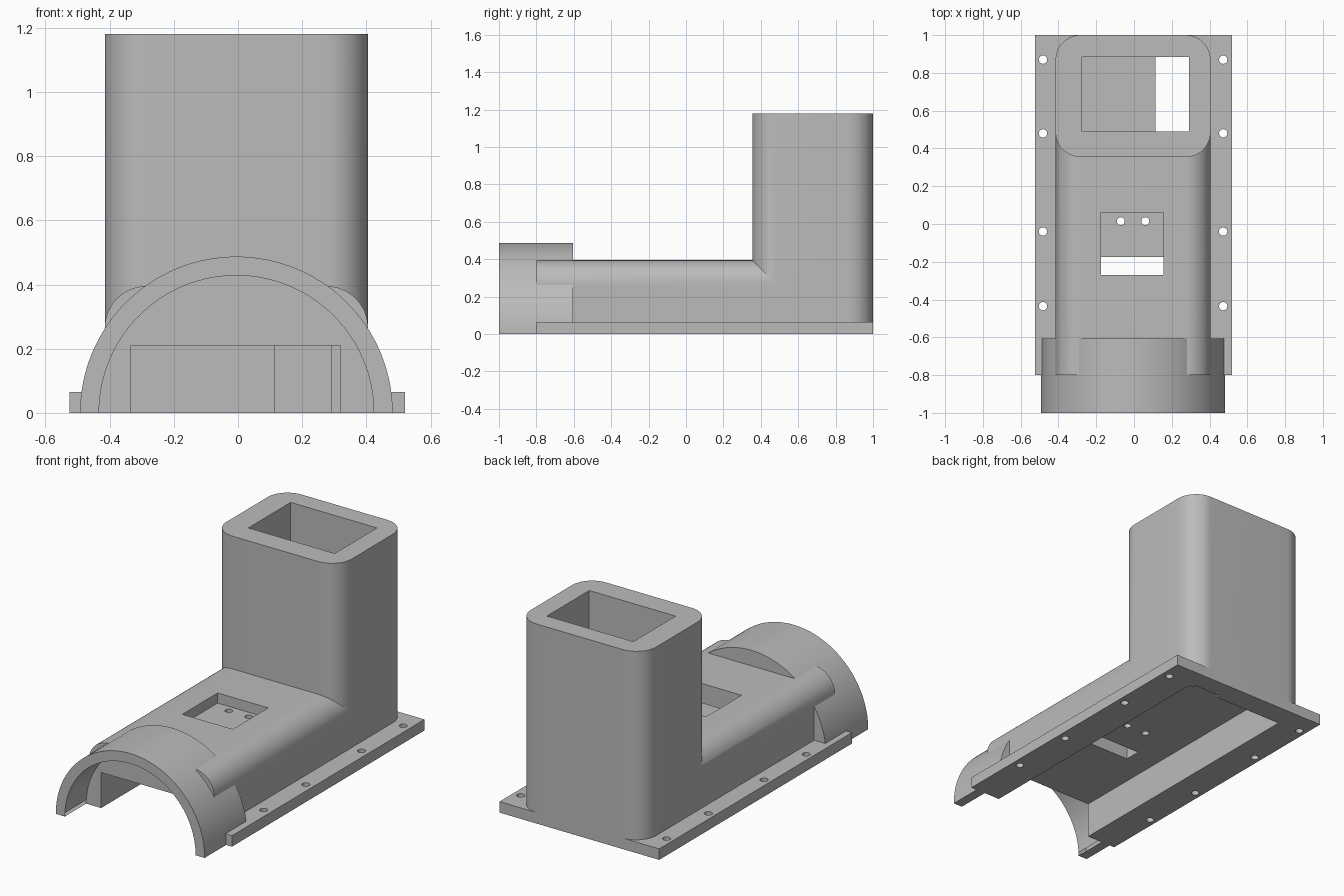
import bpy
import bmesh
from math import cos, sin, pi, radians

cube = bpy.data.objects.get("Cube")
if cube:
    bpy.data.objects.remove(cube, do_unlink=True)

CX = -0.005      # centre line of the housing
HALF = 0.41      # half width of body and tower
R = 0.13         # fillet radius

grey = bpy.data.materials.new("plain grey")
grey.use_nodes = True
grey.diffuse_color = (0.5, 0.5, 0.5, 1)
shader = next(n for n in grey.node_tree.nodes if n.type == 'BSDF_PRINCIPLED')
shader.inputs["Base Color"].default_value = grey.diffuse_color


def prism(name, points, axis, lo, hi):
    """Extrude a 2D outline along y (points are x, z) or z (points are x, y)."""
    bm = bmesh.new()
    if axis == 'y':
        verts = [bm.verts.new((a, lo, b)) for a, b in points]
        shift = (0, hi - lo, 0)
    else:
        verts = [bm.verts.new((a, b, lo)) for a, b in points]
        shift = (0, 0, hi - lo)
    face = bm.faces.new(verts)
    new = bmesh.ops.extrude_face_region(bm, geom=[face])["geom"]
    bmesh.ops.translate(bm, vec=shift, verts=[v for v in new if isinstance(v, bmesh.types.BMVert)])
    bmesh.ops.recalc_face_normals(bm, faces=bm.faces)
    mesh = bpy.data.meshes.new(name)
    bm.to_mesh(mesh)
    bm.free()
    mesh.materials.append(grey)
    obj = bpy.data.objects.new(name, mesh)
    bpy.context.scene.collection.objects.link(obj)
    return obj


def box(name, x, y, z):
    return prism(name, [(x[0], y[0]), (x[1], y[0]), (x[1], y[1]), (x[0], y[1])], 'z', *z)


def arc(cx, cy, r, start, end, steps):
    return [(cx + r * cos(radians(start + (end - start) * i / steps)),
             cy + r * sin(radians(start + (end - start) * i / steps)))
            for i in range(steps + 1)]


def cylinder(name, x, y, r, z):
    return prism(name, arc(x, y, r, 0, 345, 23), 'z', *z)


def combine(target, other, operation):
    """Apply a boolean and discard the second object."""
    mod = target.modifiers.new(operation.lower(), 'BOOLEAN')
    mod.operation = operation
    mod.solver = 'EXACT'
    mod.object = other
    bpy.context.view_layer.objects.active = target
    bpy.ops.object.modifier_apply(modifier=mod.name)
    bpy.data.objects.remove(other, do_unlink=True)


# Low body with rounded upper edges
left, right = CX - HALF, CX + HALF
outline = [(left, 0), (right, 0)]
outline += arc(right - R, 0.395 - R, R, 0, 90, 16)
outline += arc(left + R, 0.395 - R, R, 90, 180, 16)
housing = prism("duct_housing", outline, 'y', -0.8, 0.7)

# Tower with rounded vertical corners
outline = []
for x, y, a in ((right - R, 1 - R, 0), (left + R, 1 - R, 90),
                (left + R, 0.355 + R, 180), (right - R, 0.355 + R, 270)):
    outline += arc(x, y, R, a, a + 90, 16)
combine(housing, prism("tower", outline, 'z', 0, 1.18), 'UNION')

# Mounting flange
combine(housing, box("flange", (-0.525, 0.52), (-0.8, 1), (0, 0.065)), 'UNION')

# Half-round collar, solid over the body and hollow in front of it
collar = prism("collar", arc(CX, 0, 0.487, 0, 180, 64), 'y', -1, -0.605)
hollow = arc(CX, 0, 0.428, 0, 180, 64) + [(CX - 0.428, -0.1), (CX + 0.428, -0.1)]
combine(collar, prism("collar_hollow", hollow, 'y', -1.1, -0.8), 'DIFFERENCE')
combine(housing, collar, 'UNION')

# Channel, tower well, chimney, window recess and window slot
cuts = (
    ("channel", (-0.335, 0.32), (-0.9, 0.862), (-0.1, 0.21)),
    ("well", (-0.275, 0.29), (0.49, 0.885), (0.945, 1.3)),
    ("chimney", (0.115, 0.29), (0.49, 0.885), (-0.1, 1.2)),
    ("window", (-0.175, 0.155), (-0.27, 0.06), (0.335, 0.6)),
    ("window_slot", (-0.175, 0.155), (-0.27, -0.175), (0.1, 0.5)),
)
for cut in cuts:
    combine(housing, box(*cut), 'DIFFERENCE')

# Screw holes in the flange and in the window floor
for y in (0.87, 0.48, -0.04, -0.435):
    for x in (CX - 0.477, CX + 0.477):
        combine(housing, cylinder("flange_hole", x, y, 0.022, (-0.1, 0.2)), 'DIFFERENCE')
for x in (CX - 0.065, CX + 0.065):
    combine(housing, cylinder("window_hole", x, 0.015, 0.021, (0.1, 0.5)), 'DIFFERENCE')

# Smooth fillets, sharp edges
bpy.ops.object.select_all(action='DESELECT')
housing.select_set(True)
bpy.context.view_layer.objects.active = housing
bpy.ops.object.shade_smooth_by_angle(angle=radians(25))
